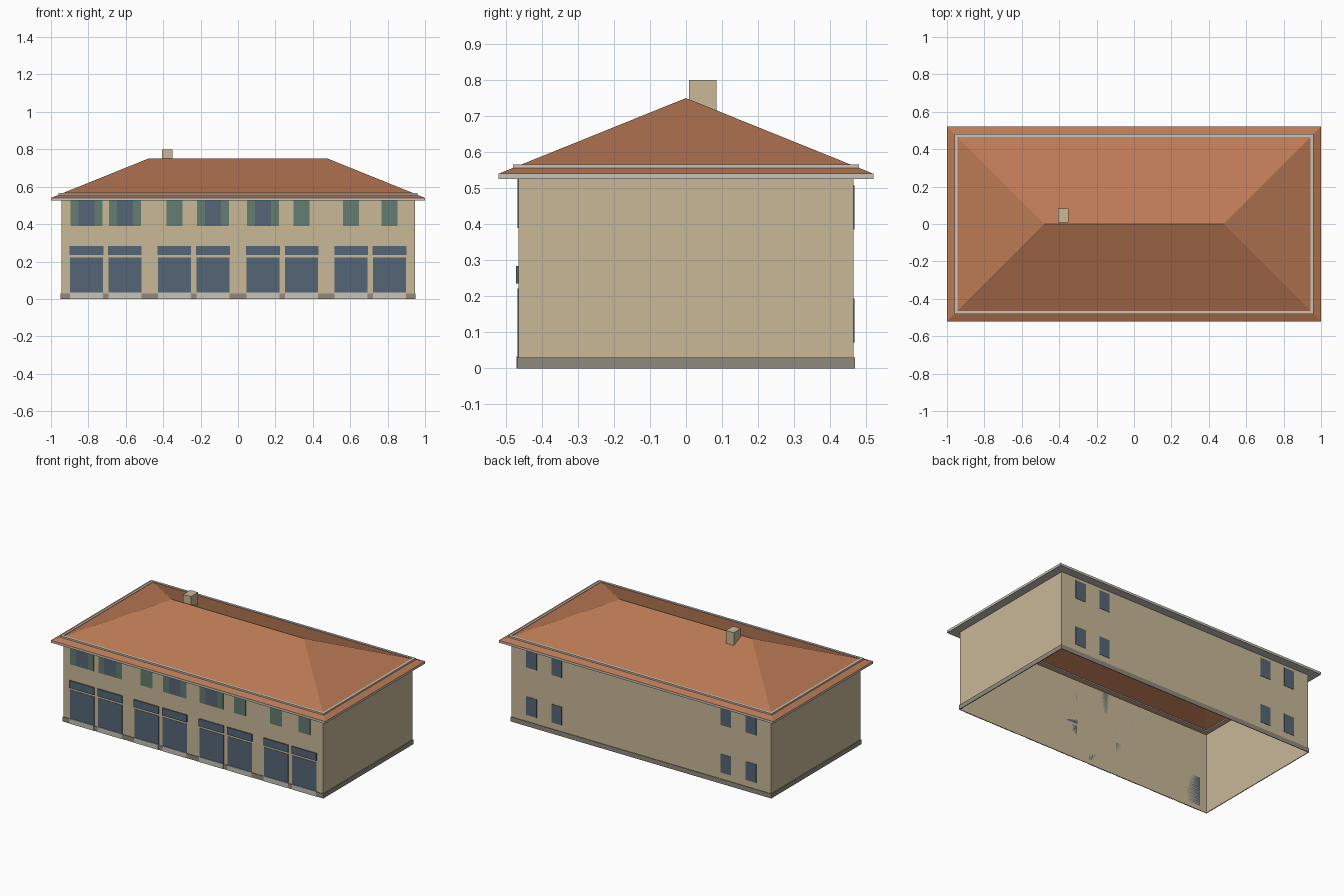
import bpy, bmesh

if "Cube" in bpy.data.objects:
    bpy.data.objects.remove(bpy.data.objects["Cube"])


def material(name, rgb):
    m = bpy.data.materials.new(name)
    m.diffuse_color = (*rgb, 1)
    m.use_nodes = True
    m.node_tree.nodes["Principled BSDF"].inputs["Base Color"].default_value = m.diffuse_color
    return m


WALL = material("sand_plaster", (0.58, 0.48, 0.31))
ROOF = material("terracotta", (0.50, 0.195, 0.09))
GLASS = material("slate_blue", (0.09, 0.133, 0.18))
GREEN = material("shutter_green", (0.127, 0.205, 0.165))
TRIM = material("pale_grey", (0.57, 0.55, 0.49))
STONE = material("plinth_grey", (0.28, 0.25, 0.205))


def mesh(name, verts, faces, mat):
    me = bpy.data.meshes.new(name)
    me.from_pydata(verts, [], faces)
    me.materials.append(mat)
    bm = bmesh.new()
    bm.from_mesh(me)
    bmesh.ops.recalc_face_normals(bm, faces=bm.faces)
    bm.to_mesh(me)
    bm.free()
    ob = bpy.data.objects.new(name, me)
    bpy.context.collection.objects.link(ob)
    return ob


def box(name, x0, x1, y0, y1, z0, z1, mat):
    v = [(x, y, z) for z in (z0, z1) for x, y in ((x0, y0), (x1, y0), (x1, y1), (x0, y1))]
    f = [(0, 3, 2, 1), (4, 5, 6, 7)] + [(i, (i + 1) % 4, (i + 1) % 4 + 4, i + 4) for i in range(4)]
    return mesh(name, v, f, mat)


def rect(hx, hy, z):
    return [(-hx, -hy, z), (hx, -hy, z), (hx, hy, z), (-hx, hy, z)]


def loft(name, loops, mat, closed=False):
    """Skin a list of (half_x, half_y, z) rectangles."""
    v = [p for l in loops for p in rect(*l)]
    n = len(loops)
    f = []
    for k in range(n if closed else n - 1):
        a, b = 4 * k, 4 * ((k + 1) % n)
        f += [(a + i, a + (i + 1) % 4, b + (i + 1) % 4, b + i) for i in range(4)]
    return mesh(name, v, f, mat)


WX, WY = 0.945, 0.465

# Walls, open below, and the plinth around their foot
loft("walls", [(WX, WY, 0), (WX, WY, 0.53)], WALL)
loft("plinth", [(WX, WY, 0), (0.95, 0.469, 0), (0.95, 0.469, 0.03), (WX, WY, 0.03)], STONE)

# Eave soffit and fascia
loft("eave_trim", [(WX, WY, 0.525), (1, 0.52, 0.525), (1, 0.52, 0.54)], TRIM)

# Hip roof
mesh("hip_roof", rect(1, 0.52, 0.54) + [(-0.48, 0, 0.75), (0.48, 0, 0.75)],
     [(0, 1, 5, 4), (1, 2, 5), (2, 3, 4, 5), (3, 0, 4)], ROOF)

# Snow guard rail around the roof
loft("roof_rail", [(0.96, 0.48, 0.555), (0.96, 0.48, 0.566),
                   (0.945, 0.465, 0.566), (0.945, 0.465, 0.555)], TRIM, closed=True)

# Chimney
box("chimney", -0.407, -0.35, 0.009, 0.084, 0.69, 0.80, WALL)

# Front bays: door, transom, doorstep, and a window or closed shutter above
centres = (-0.81, -0.605, -0.34, -0.134, 0.134, 0.34, 0.605, 0.81)
open_bays = (0, 1, 3, 4)
for i, c in enumerate(centres):
    box("door", c - 0.088, c + 0.088, -WY - 0.002, -WY, 0.03, 0.222, GLASS)
    box("transom", c - 0.09, c + 0.09, -WY - 0.007, -WY, 0.236, 0.284, GLASS)
    box("doorstep", c - 0.088, c + 0.088, -0.471, -WY, 0, 0.033, TRIM)
    if i in open_bays:
        box("window", c - 0.043, c + 0.043, -WY - 0.002, -WY, 0.39, 0.525, GLASS)
        for s in (-1, 1):
            a, b = sorted((c + s * 0.043, c + s * 0.086))
            box("open_shutter", a, b, -WY - 0.003, -WY, 0.39, 0.525, GREEN)
    else:
        box("closed_shutter", c - 0.043, c + 0.043, -WY - 0.003, -WY, 0.39, 0.525, GREEN)

# Back windows: two storeys, two pairs
for c in (-0.80, -0.617, 0.617, 0.80):
    for z in (0.072, 0.385):
        box("back_window", c - 0.038, c + 0.038, WY, WY + 0.002, z, z + 0.122, GLASS)
